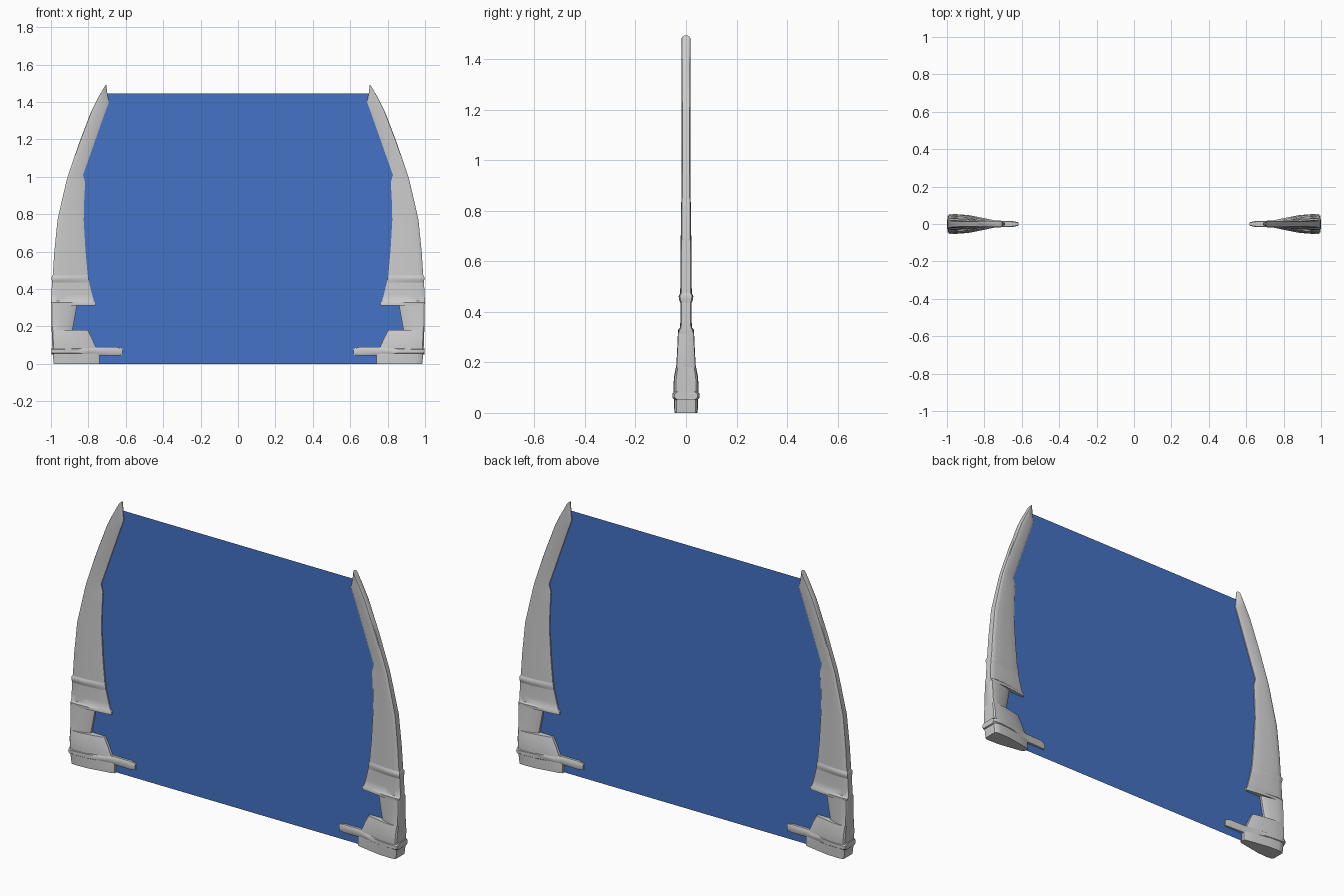
import bpy, bmesh

if "Cube" in bpy.data.objects:
    bpy.data.objects.remove(bpy.data.objects["Cube"])

# Half cross-section of a pillar: (position from inner to outer edge, share of half thickness)
SECTION = [(0, .32), (.06, .45), (.28, .66), (.6, .94), (.85, 1), (.97, .95), (1, .8)]


def loft(name, rings):
    """Skin a list of closed rings, cap both ends, mirror across x."""
    bm = bmesh.new()
    loops = [[bm.verts.new(p) for p in ring] for ring in rings]
    n = len(loops[0])
    for a, b in zip(loops, loops[1:]):
        for i in range(n):
            j = (i + 1) % n
            bm.faces.new((a[i], a[j], b[j], b[i]))
    bm.faces.new(loops[0])
    bm.faces.new(loops[-1])
    bmesh.ops.recalc_face_normals(bm, faces=bm.faces)
    mesh = bpy.data.meshes.new(name)
    bm.to_mesh(mesh)
    bm.free()
    ob = bpy.data.objects.new(name, mesh)
    bpy.context.collection.objects.link(ob)
    ob.modifiers.new("mirror", 'MIRROR')
    bpy.ops.object.select_all(action='DESELECT')
    ob.select_set(True)
    bpy.context.view_layer.objects.active = ob
    bpy.ops.object.shade_smooth_by_angle(angle=0.7)
    return ob


def pillar_part(name, rows):
    """rows: (z inner, z outer, x inner, x outer, half thickness)"""
    rings = []
    for zi, zo, xi, xo, h in rows:
        side = [(xi + (xo - xi) * t, h * s, zi + (zo - zi) * t) for t, s in SECTION]
        rings.append(side + [(x, -y, z) for x, y, z in reversed(side)])
    return loft(name, rings)


# Heavy foot with a notch cut into its inner side
pillar_part("pillar_foot", [
    (0, 0, .74, .985, .046), (.045, .045, .74, .99, .048),
    (.09, .09, .76, .993, .050), (.14, .14, .782, .995, .048),
    (.18, .18, .803, .996, .040), (.181, .181, .885, .996, .039),
    (.25, .25, .872, .998, .035), (.32, .32, .86, .998, .032)])

# Flared skirt between the notch and the collar
pillar_part("pillar_skirt", [
    (.313, .313, .762, .998, .031), (.328, .328, .760, .999, .032),
    (.336, .336, .770, .999, .024), (.37, .37, .780, .998, .022),
    (.44, .44, .797, .994, .022)])

# Thin raised collar
pillar_part("pillar_collar", [
    (.435, .435, .797, .994, .022), (.45, .45, .798, .996, .028),
    (.463, .463, .800, .996, .029), (.475, .475, .803, .991, .022)])

# Curved blade rising to the tip
pillar_part("pillar_blade", [
    (.46, .46, .802, .991, .023), (.60, .60, .815, .982, .022),
    (.77, .77, .825, .965, .020), (.88, .88, .822, .940, .018),
    (.97, .97, .817, .919, .017), (1.01, 1.01, .828, .908, .017),
    (1.18, 1.18, .768, .850, .017), (1.35, 1.35, .708, .785, .017),
    (1.40, 1.40, .690, .760, .017), (1.44, 1.43, .698, .744, .017),
    (1.495, 1.482, .705, .714, .017)])

# Prong: band around the foot that reaches inwards
rings = []
for x, h, z0, z1 in [(.618, .009, .047, .082), (.65, .016, .045, .09), (.74, .018, .046, .09),
                     (.80, .031, .048, .089), (.88, .047, .049, .088), (.95, .053, .05, .087),
                     (.988, .053, .05, .086), (.998, .045, .052, .084)]:
    c = .009
    half = [(x, h * .75, z0), (x, h, z0 + c), (x, h, z1 - c), (x, h * .75, z1)]
    rings.append(half + [(px, -py, pz) for px, py, pz in reversed(half)])
loft("foot_prong", rings)

# Blue sheet stretched between the pillars
outline = [(.95, 0), (.95, .5), (.88, 1), (.703, 1.447)]
pts = [(x, 0, z) for x, z in outline] + [(-x, 0, z) for x, z in reversed(outline)]
mesh = bpy.data.meshes.new("energy_sheet")
mesh.from_pydata(pts, [], [range(len(pts))])
sheet = bpy.data.objects.new("energy_sheet", mesh)
bpy.context.collection.objects.link(sheet)
blue = bpy.data.materials.new("blue")
blue.diffuse_color = (.06, .17, .56, 1)
blue.use_nodes = True
blue.node_tree.nodes["Principled BSDF"].inputs["Base Color"].default_value = blue.diffuse_color
mesh.materials.append(blue)
